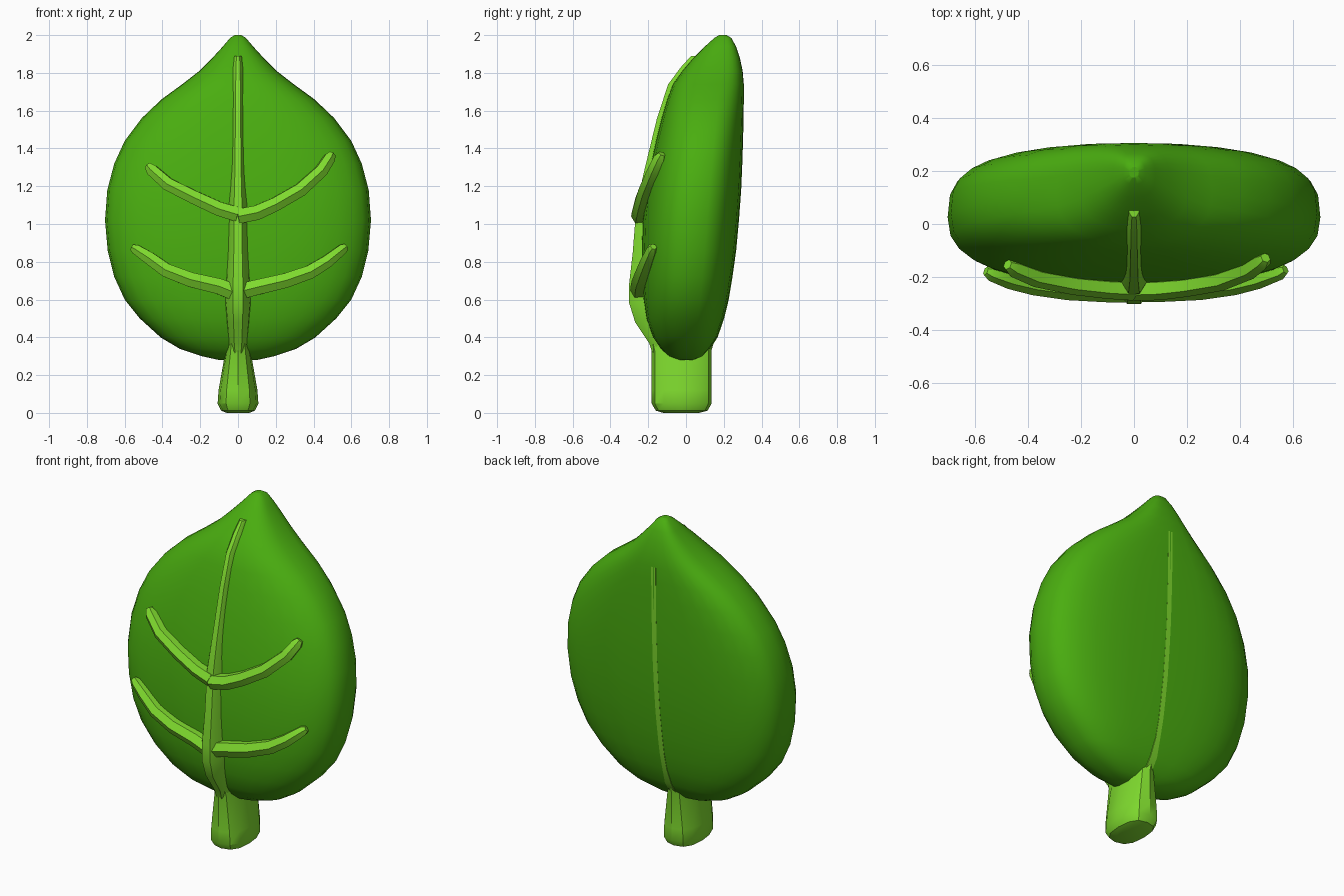
import bpy, bmesh, math
from mathutils import Vector


def material(name, rgb):
    m = bpy.data.materials.new(name)
    m.diffuse_color = (*rgb, 1)
    return m


LEAF = material("leaf green", (0.068, 0.42, 0.005))
VEIN = material("vein light green", (0.21, 0.70, 0.027))


def finish(obj, mat, angle=30):
    obj.data.materials.append(mat)
    bpy.ops.object.select_all(action='DESELECT')
    obj.select_set(True)
    bpy.context.view_layer.objects.active = obj
    bpy.ops.object.shade_smooth_by_angle(angle=math.radians(angle))


def spow(v, e):
    return math.copysign(abs(v) ** e, v)


def loft(name, rings, mat, sides, n_front=2.5, n_back=2.5, turn=0.0, angle=30):
    """Stack superellipse rings given as (z, half width, front y, back y)."""
    bm = bmesh.new()
    loops = []
    for z, w, f, b in rings:
        loop = []
        for i in range(sides):
            t = 2 * math.pi * (i + turn) / sides
            n = n_back if math.sin(t) > 0 else n_front
            x = w * spow(math.cos(t), 2 / n)
            y = (f + b) / 2 + (b - f) / 2 * spow(math.sin(t), 2 / n)
            loop.append(bm.verts.new((x, y, z)))
        loops.append(loop)
    for lo, hi in zip(loops, loops[1:]):
        for i in range(sides):
            j = (i + 1) % sides
            bm.faces.new((lo[i], lo[j], hi[j], hi[i]))
    bm.faces.new(loops[0][::-1])
    bm.faces.new(loops[-1])
    bmesh.ops.recalc_face_normals(bm, faces=bm.faces)
    me = bpy.data.meshes.new(name)
    bm.to_mesh(me)
    bm.free()
    obj = bpy.data.objects.new(name, me)
    bpy.context.collection.objects.link(obj)
    finish(obj, mat, angle)
    return obj


# Leaf blade: plump heart-like body leaning back to a pointed tip
BODY = [
    (0.28, 0.10, -0.04, 0.04), (0.30, 0.19, -0.09, 0.085),
    (0.34, 0.31, -0.135, 0.125), (0.40, 0.41, -0.175, 0.165),
    (0.50, 0.52, -0.21, 0.20), (0.60, 0.60, -0.225, 0.225),
    (0.72, 0.655, -0.235, 0.245), (0.86, 0.69, -0.235, 0.265),
    (1.02, 0.704, -0.23, 0.28), (1.18, 0.692, -0.21, 0.292),
    (1.32, 0.655, -0.185, 0.298), (1.44, 0.60, -0.16, 0.302),
    (1.56, 0.51, -0.13, 0.305), (1.66, 0.405, -0.10, 0.306),
    (1.74, 0.295, -0.07, 0.306), (1.81, 0.205, -0.02, 0.30),
    (1.88, 0.135, 0.04, 0.285), (1.94, 0.08, 0.10, 0.265),
    (1.985, 0.042, 0.15, 0.24), (2.0, 0.018, 0.175, 0.215),
]
loft("leaf_blade", BODY, LEAF, 32, 2.5, 3.0)


def front_y(x, z):
    """Front surface of the blade at x, z."""
    for a, c in zip(BODY, BODY[1:]):
        if a[0] <= z <= c[0]:
            k = (z - a[0]) / (c[0] - a[0])
            _, w, f, b = [p + (q - p) * k for p, q in zip(a, c)]
            mid = (f + b) / 2
            return mid - (b - f) / 2 * max(0, 1 - (abs(x) / w) ** 2.5) ** 0.4
    return 0


# Stem
loft("stem", [
    (0.0, 0.06, -0.12, 0.07), (0.012, 0.09, -0.16, 0.115),
    (0.05, 0.108, -0.182, 0.135), (0.12, 0.103, -0.182, 0.135),
    (0.33, 0.066, -0.182, 0.135), (0.40, 0.06, -0.20, 0.155),
    (0.50, 0.055, -0.24, 0.18),
], VEIN, 12, 2.6, 2.6)

# Midrib on the front, merging into the stem
loft("front_midrib", [
    (0.30, 0.04, -0.175, 0.0), (0.37, 0.055, -0.20, 0.0),
    (0.48, 0.066, -0.275, 0.0), (0.58, 0.075, -0.307, 0.0),
    (0.68, 0.072, -0.308, 0.0), (0.85, 0.062, -0.288, 0.0),
    (1.10, 0.058, -0.268, 0.0), (1.30, 0.044, -0.222, 0.02),
    (1.56, 0.038, -0.158, 0.05), (1.74, 0.034, -0.098, 0.08),
    (1.83, 0.03, -0.03, 0.10), (1.89, 0.022, 0.025, 0.12),
], VEIN, 10, 2.3, 2.3, turn=0.0)

# Thin midrib on the back
loft("back_midrib", [(z, 0.024 if z > 0.45 else 0.035, 0.0, b + 0.006)
                     for z, w, f, b in BODY if 0.29 < z < 1.8],
     VEIN, 8, 4, 4, turn=0.5)


# Side veins following the front surface
def side_vein(name, points):
    cu = bpy.data.curves.new(name, 'CURVE')
    cu.dimensions = '3D'
    cu.bevel_depth = 1.0
    cu.bevel_resolution = 1
    cu.use_fill_caps = True
    sp = cu.splines.new('POLY')
    sp.points.add(len(points) - 1)
    for p, (x, z, r) in zip(sp.points, points):
        p.co = (x, front_y(x, z) - 0.018, z, 1)
        p.radius = r
    obj = bpy.data.objects.new(name, cu)
    bpy.context.collection.objects.link(obj)
    bpy.ops.object.select_all(action='DESELECT')
    obj.select_set(True)
    bpy.context.view_layer.objects.active = obj
    bpy.ops.object.convert(target='MESH')
    finish(bpy.context.object, VEIN, 35)


side_vein("upper_right_vein", [(0.0, 1.04, .045), (0.1, 1.06, .045), (0.2, 1.105, .042),
                               (0.33, 1.18, .041), (0.44, 1.28, .038), (0.485, 1.35, .034), (0.497, 1.372, .02)])
side_vein("upper_left_vein", [(0.0, 1.05, .045), (-0.1, 1.08, .043), (-0.23, 1.14, .041),
                              (-0.37, 1.21, .039), (-0.455, 1.285, .035), (-0.478, 1.31, .02)])
side_vein("lower_right_vein", [(0.0, 0.64, .048), (0.1, 0.665, .047), (0.25, 0.70, .045),
                               (0.38, 0.745, .042), (0.47, 0.80, .038), (0.555, 0.868, .03), (0.572, 0.88, .018)])
side_vein("lower_left_vein", [(0.0, 0.63, .05), (-0.1, 0.67, .048), (-0.25, 0.705, .045),
                              (-0.38, 0.755, .042), (-0.47, 0.82, .038), (-0.54, 0.865, .03), (-0.56, 0.875, .018)])
